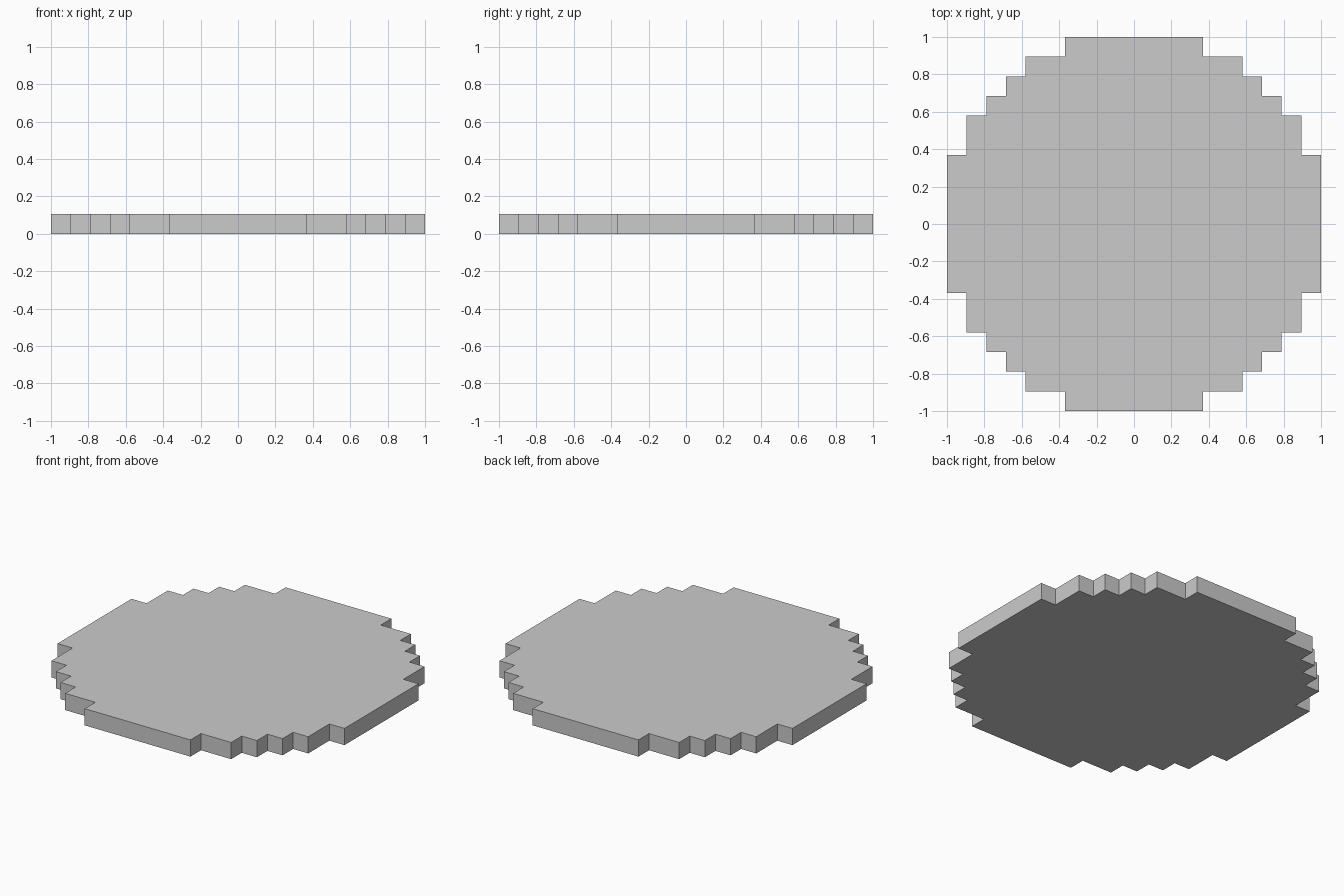
import bpy
import bmesh

if "Cube" in bpy.data.objects:
    bpy.data.objects.remove(bpy.data.objects["Cube"])

UNIT = 2 / 19      # one step of the 19-step wide disc

# One quarter of the stepped outline, counter-clockwise, in steps
quarter = [(9.5, 3.5), (8.5, 3.5), (8.5, 5.5), (7.5, 5.5), (7.5, 6.5), (6.5, 6.5),
           (6.5, 7.5), (5.5, 7.5), (5.5, 8.5), (3.5, 8.5), (3.5, 9.5)]

# Repeat the quarter by 90 degree turns
outline = []
for _ in range(4):
    outline += quarter
    quarter = [(-y, x) for x, y in quarter]

# Stepped disc: outline face extruded one step upwards
bm = bmesh.new()
base = bm.faces.new([bm.verts.new((x * UNIT, y * UNIT, 0)) for x, y in outline])
top = bmesh.ops.extrude_face_region(bm, geom=[base], use_keep_orig=True)
bmesh.ops.translate(bm, vec=(0, 0, UNIT),
                    verts=[v for v in top["geom"] if isinstance(v, bmesh.types.BMVert)])
bmesh.ops.recalc_face_normals(bm, faces=bm.faces[:])

mesh = bpy.data.meshes.new("stepped_disc")
bm.to_mesh(mesh)
bm.free()
bpy.context.collection.objects.link(bpy.data.objects.new("stepped_disc", mesh))
